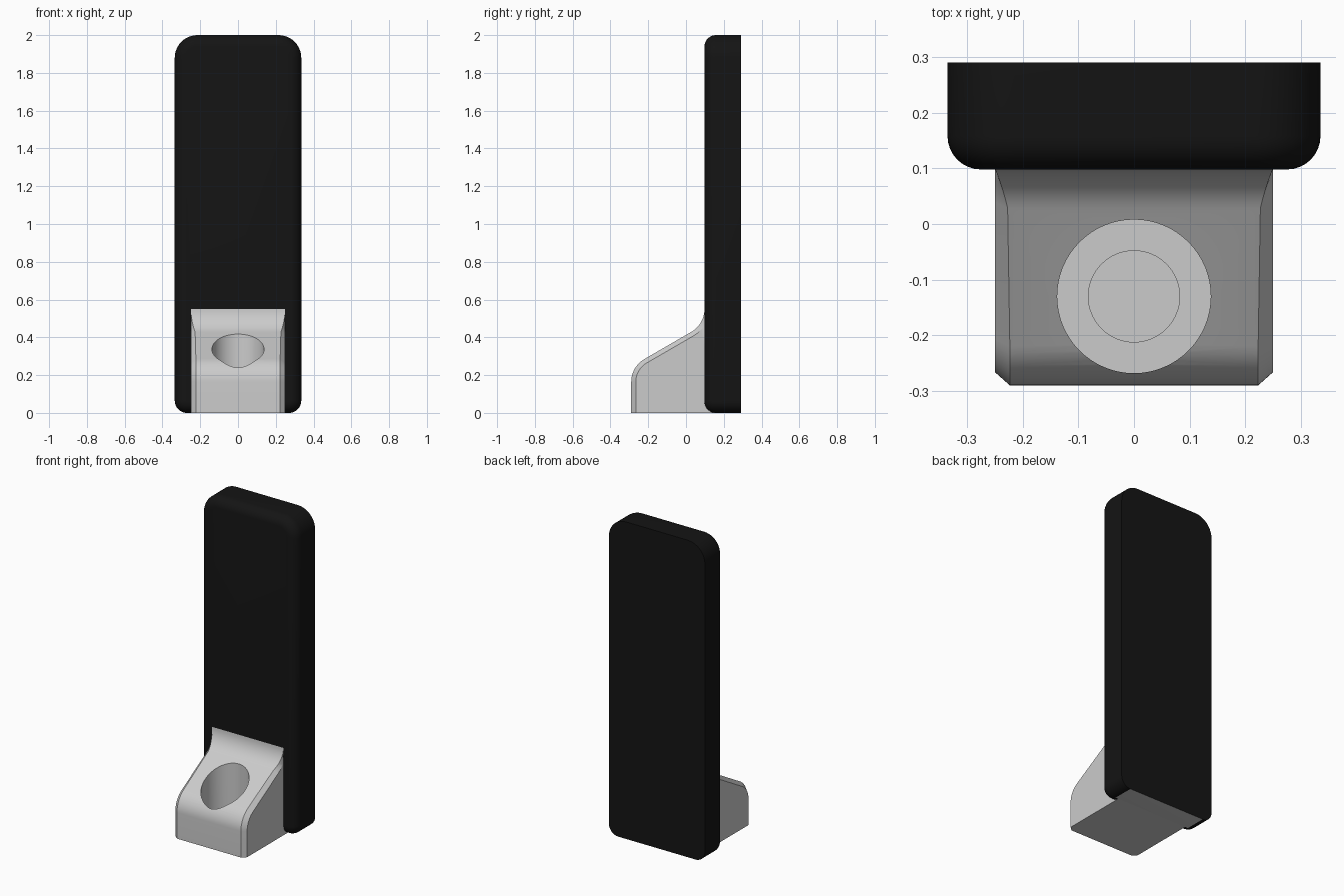
import bpy, bmesh
from math import sin, cos, pi, radians

if "Cube" in bpy.data.objects:
    bpy.data.objects.remove(bpy.data.objects["Cube"])


def make_object(name, verts, faces):
    me = bpy.data.meshes.new(name)
    me.from_pydata(verts, [], faces)
    bm = bmesh.new()
    bm.from_mesh(me)
    bmesh.ops.recalc_face_normals(bm, faces=bm.faces)
    bm.to_mesh(me)
    bm.free()
    ob = bpy.data.objects.new(name, me)
    bpy.context.collection.objects.link(ob)
    return ob


def activate(ob):
    bpy.ops.object.select_all(action='DESELECT')
    ob.select_set(True)
    bpy.context.view_layer.objects.active = ob


def smooth(ob):
    activate(ob)
    bpy.ops.object.shade_smooth_by_angle(angle=radians(25))


def loft(rings):
    """Closed rings joined into a capped solid."""
    n = len(rings[0])
    faces = [(i * n + j, i * n + (j + 1) % n, (i + 1) * n + (j + 1) % n, (i + 1) * n + j)
             for i in range(len(rings) - 1) for j in range(n)]
    faces += [tuple(range(n)), tuple(range((len(rings) - 1) * n, len(rings) * n))]
    return [v for r in rings for v in r], faces


# Tall back plate: rounded outline with a fillet around the front edge
HALF_W, TOP, FRONT, BACK, FILLET, SEG = 0.335, 2.0, 0.098, 0.29, 0.06, 10


def outline(y, inset):
    pts = []
    for sx, up, r, start in ((1, 0, 0.065, -90), (1, 1, 0.12, 0), (-1, 1, 0.12, 90), (-1, 0, 0.065, 180)):
        cx = sx * (HALF_W - r)
        cz = TOP - r if up else r
        for k in range(SEG + 1):
            a = radians(start + 90 * k / SEG)
            pts.append((cx + (r - inset) * cos(a), y, cz + (r - inset) * sin(a)))
    return pts


rings = [outline(BACK, 0)]
for k in range(9):
    a = pi / 2 * k / 8
    rings.append(outline(FRONT + FILLET * (1 - sin(a)), FILLET * (1 - cos(a))))
plate = make_object("back_plate", *loft(rings))
black = bpy.data.materials.new("black")
black.diffuse_color = (0.007, 0.007, 0.007, 1)
black.use_nodes = True
black.node_tree.nodes["Principled BSDF"].inputs["Base Color"].default_value = black.diffuse_color
plate.data.materials.append(black)
plate.data.materials.append(None)
for p in plate.data.polygons:
    if p.normal.z < -0.999:      # bare grey underside
        p.material_index = 1
smooth(plate)

# Sloped mounting block: convex nose, 30 degree ramp, concave sweep into the plate
R, CH, SIDE = 0.14, 0.024, 0.25
rows = [((-0.29, 0), (-0.29 + CH, 0))]
for k in range(11):
    a = radians(180 - 6 * k)
    rows.append(tuple((-0.15 + q * cos(a), 0.164 + q * sin(a)) for q in (R, R - CH)))
for k in range(11):
    a = radians(120 + 6 * k)
    rows.append(tuple((-0.042 - q * cos(a), 0.55 - q * sin(a)) for q in (R, R + CH)))
rows += [((0.16, 0.55), (0.16, 0.55)), ((0.16, 0), (0.16, 0))]

verts, faces = [], []
for p, q in rows:
    t = min(max(p[0] / FRONT, 0), 1)
    w = 0.223 + 0.026 * t ** 1.5
    verts += [(-SIDE, *q), (-w, *p), (w, *p), (SIDE, *q)]
n = len(rows)
for i in range(n - 1):
    faces += [(4 * i + j, 4 * i + j + 1, 4 * i + j + 5, 4 * i + j + 4) for j in range(3)]
faces += [tuple(4 * i for i in range(n)), tuple(4 * i + 3 for i in range(n))]
e = 4 * (n - 1)
faces.append((0, 1, 2, 3, e + 3, e + 2, e + 1, e))
block = make_object("mounting_block", verts, faces)

# Stepped blind screw hole
rings = [[(r * cos(2 * pi * k / 64), -0.13 + r * sin(2 * pi * k / 64), z) for k in range(64)]
         for r, z in ((0.082, 0.03), (0.082, 0.1), (0.138, 0.1), (0.138, 0.8))]
cutter = make_object("hole_cutter", *loft(rings))
cutter.hide_render = True
mod = block.modifiers.new("hole", 'BOOLEAN')
mod.operation = 'DIFFERENCE'
mod.solver = 'EXACT'
mod.object = cutter
activate(block)
bpy.ops.object.modifier_apply(modifier=mod.name)
bpy.data.objects.remove(cutter)
smooth(block)
